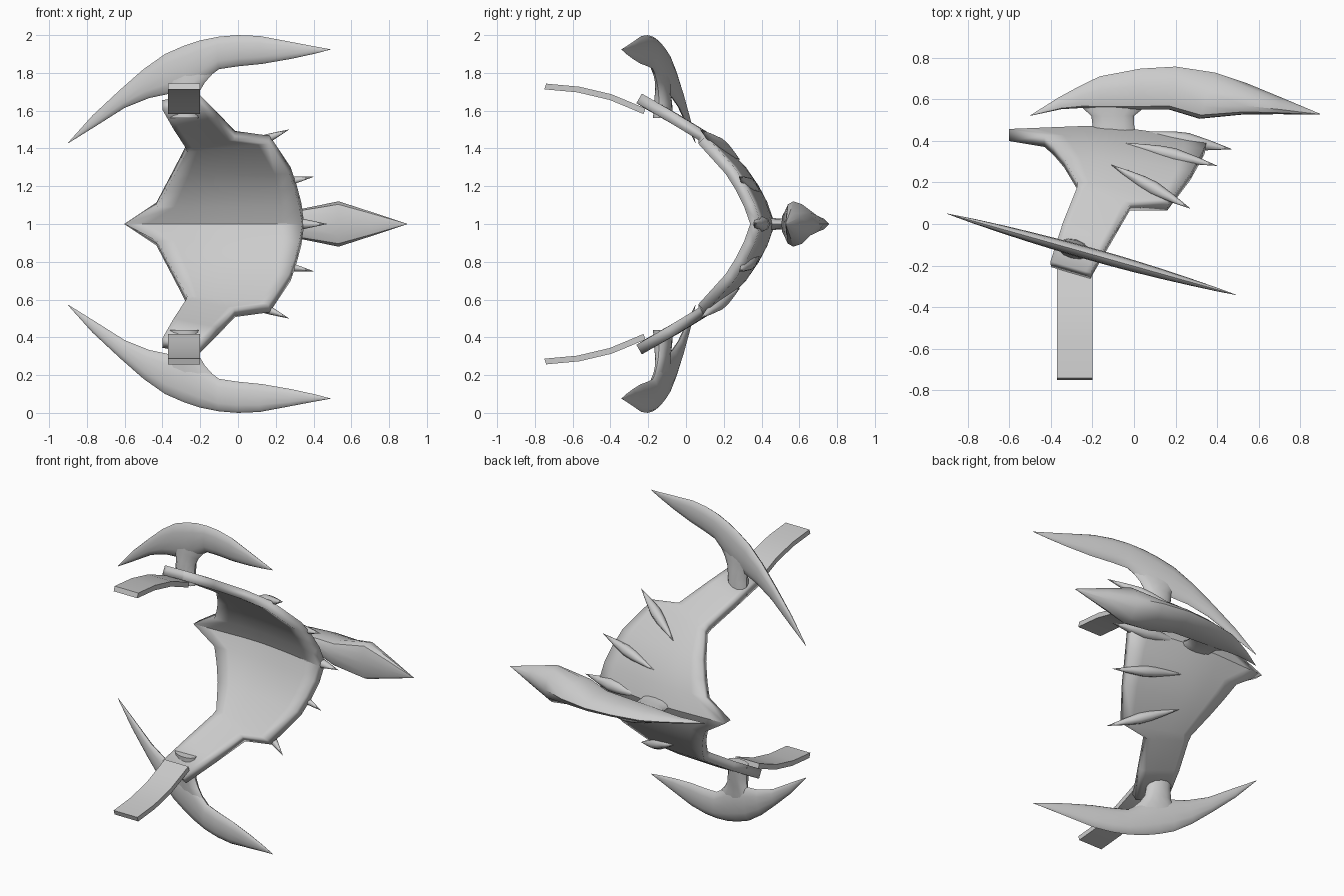
import bpy, bmesh, math
from mathutils import Vector

if "Cube" in bpy.data.objects:
    bpy.data.objects.remove(bpy.data.objects["Cube"])

metal = bpy.data.materials.new("grey metal")
metal.diffuse_color = (0.6, 0.6, 0.6, 1)
metal.use_nodes = True
metal.node_tree.nodes["Principled BSDF"].inputs["Base Color"].default_value = metal.diffuse_color


def make_object(name, bm, mirror=False, angle=40):
    """Local z = 0 is the symmetry plane, placed at height 1."""
    bmesh.ops.remove_doubles(bm, verts=bm.verts, dist=1e-5)
    bmesh.ops.recalc_face_normals(bm, faces=bm.faces)
    me = bpy.data.meshes.new(name)
    bm.to_mesh(me)
    bm.free()
    me.materials.append(metal)
    ob = bpy.data.objects.new(name, me)
    ob.location.z = 1
    bpy.context.collection.objects.link(ob)
    bpy.context.view_layer.objects.active = ob
    ob.select_set(True)
    bpy.ops.object.shade_smooth_by_angle(angle=math.radians(angle))
    ob.select_set(False)
    if mirror:
        mod = ob.modifiers.new("mirror", 'MIRROR')
        mod.use_axis = (False, False, True)
        mod.use_mirror_merge = False
    return ob


def loft(name, sections, side, n=12, skew=0.0, mirror=False, angle=40):
    """Skin rings given as (outer point, inner point, half thickness along side)."""
    bm = bmesh.new()
    rings = []
    for outer, inner, th in sections:
        o, i = Vector(outer), Vector(inner)
        c, h = (o + i) / 2, (o - i) / 2
        ring = []
        for k in range(n):
            a = 2 * math.pi * k / n
            s = math.sin(a)
            ring.append(bm.verts.new(c + h * (math.cos(a) - skew * s * s) + Vector(side) * th * s))
        rings.append(ring)
    for r, q in zip(rings, rings[1:]):
        for k in range(n):
            bm.faces.new((r[k], r[(k + 1) % n], q[(k + 1) % n], q[k]))
    bm.faces.new(rings[0])
    bm.faces.new(rings[-1])
    return make_object(name, bm, mirror, angle)


def interp(table, v):
    for (a, p), (b, q) in zip(table, table[1:]):
        if v <= b:
            return p + (q - p) * (v - a) / (b - a)
    return table[-1][1]


# Curved guard plate: rows of (left x, left z, right x, right z)
profile = [(0, .415), (.09, .38), (.17, .337), (.25, .285), (.38, .165), (.445, .08),
           (.60, -.19), (.65, -.28)]
half = [(-.6, 0, .34, 0), (-.43, .09, .325, .09), (-.385, .17, .30, .18), (-.335, .26, .27, .265),
        (-.27, .38, .16, .425), (-.275, .40, -.02, .445), (-.34, .50, -.115, .545),
        (-.4, .605, -.21, .64)]
rows = [(a, -b, c, -d) for a, b, c, d in reversed(half[1:])] + half
bm = bmesh.new()
cols, grid = 8, []
for xl, zl, xr, zr in rows:
    line = []
    for k in range(cols + 1):
        t = k / cols
        x, z = xl + (xr - xl) * t, zl + (zr - zl) * t
        bend = .075 * (max(0, x + .2) / .54) ** 1.5 + .04 * max(0, -x - .2)
        line.append(bm.verts.new((x, interp(profile, abs(z)) - bend, z)))
    grid.append(line)
for r, q in zip(grid, grid[1:]):
    for k in range(cols):
        bm.faces.new((r[k], r[k + 1], q[k + 1], q[k]))
plate = make_object("guard_plate", bm, angle=35)
for p in plate.data.polygons:          # make every face look to the front
    if p.normal.y > 0:
        p.flip()
solid = plate.modifiers.new("thickness", 'SOLIDIFY')
solid.thickness = .058
solid.offset = -1

# Flat straps reaching forward from the arm ends
strap_path = [(-.745, .728), (-.57, .712), (-.40, .672), (-.31, .635), (-.22, .597)]
bm = bmesh.new()
rings = []
for y, z in strap_path:
    rings.append([bm.verts.new((x, y + dy, z + dz)) for x, dy, dz in
                  ((-.37, .005, .015), (-.2, .005, .015), (-.2, -.005, -.015), (-.37, -.005, -.015))])
for r, q in zip(rings, rings[1:]):
    for k in range(4):
        bm.faces.new((r[k], r[(k + 1) % 4], q[(k + 1) % 4], q[k]))
bm.faces.new(rings[0])
bm.faces.new(rings[-1])
make_object("strap", bm, mirror=True, angle=30)

# Crescent side blades lying in a slanted upright plane
side = Vector((.27, .963, 0))


def on_plane(x, z):
    return (x, -.203 - .281 * x, z)


crescent = [  # outer x, z, inner x, z, half thickness
    (-.9, .43, -.898, .428, .001), (-.77, .575, -.75, .52, .012), (-.625, .71, -.60, .615, .02),
    (-.50, .82, -.47, .667, .025), (-.386, .90, -.36, .69, .028), (-.29, .942, -.27, .71, .03),
    (-.2, .972, -.19, .755, .03), (-.1, .992, -.10, .82, .03), (0, 1, 0, .835, .028),
    (.116, .995, .13, .848, .024), (.275, .965, .285, .875, .016), (.39, .943, .395, .899, .009),
    (.49, .925, .49, .923, .001)]
loft("side_blade", [(on_plane(a, b), on_plane(c, d), t) for a, b, c, d, t in crescent],
     side, mirror=True)
stalk = [(.56, -.37, -.21, .05), (.64, -.365, -.215, .045), (.70, -.37, -.205, .036),
         (.75, -.39, -.175, .03), (.80, -.41, -.13, .026), (.85, -.41, -.10, .02)]
loft("side_blade_stalk", [(on_plane(b, z), on_plane(a, z), t) for z, a, b, t in stalk],
     side, mirror=True)

# Rear blade on the centre line, broad at its right end
rear = [  # outer x, y, inner x, y, half height
    (-.5, .522, -.5, .52, .001), (-.36, .61, -.35, .552, .016), (-.26, .664, -.25, .558, .028),
    (-.165, .71, -.16, .553, .036), (.03, .747, .03, .55, .046), (.2, .757, .17, .55, .055),
    (.39, .728, .315, .506, .08), (.54, .678, .53, .527, .12), (.70, .612, .70, .528, .066),
    (.895, .53, .895, .526, .001)]
loft("rear_blade", [((a, b, 0), (c, d, 0), t) for a, b, c, d, t in rear], (0, 0, 1), skew=.45)
stem = [(.43, -.20, .01, .035), (.48, -.20, 0, .03), (.52, -.205, 0, .028),
        (.56, -.25, .05, .03), (.60, -.24, .06, .03)]
loft("rear_blade_stalk", [((b, y, 0), (a, y, 0), t) for y, a, b, t in stem], (0, 0, 1))


# Lens-shaped spikes along the right edge of the plate
def spike(name, start, end, radius, mirror):
    s, e = Vector(start), Vector(end)
    d = (e - s).normalized()
    up = Vector((0, 0, 1))
    wide = d.cross(up).normalized()
    thick = wide.cross(d)
    secs = []
    for t, r in ((0, .02), (.2, .5), (.4, .9), (.55, 1), (.75, .62), (1, .02)):
        c = s.lerp(e, t)
        secs.append((c + wide * radius * r, c - wide * radius * r, radius * r))
    loft(name, secs, thick, n=8, mirror=mirror, angle=50)


spike("outer_spike", (-.11, .285, .34), (.27, .075, .5), .034, True)
spike("middle_spike", (-.05, .39, .17), (.40, .28, .25), .034, True)
spike("centre_spike", (0, .44, 0), (.47, .36, 0), .042, False)
